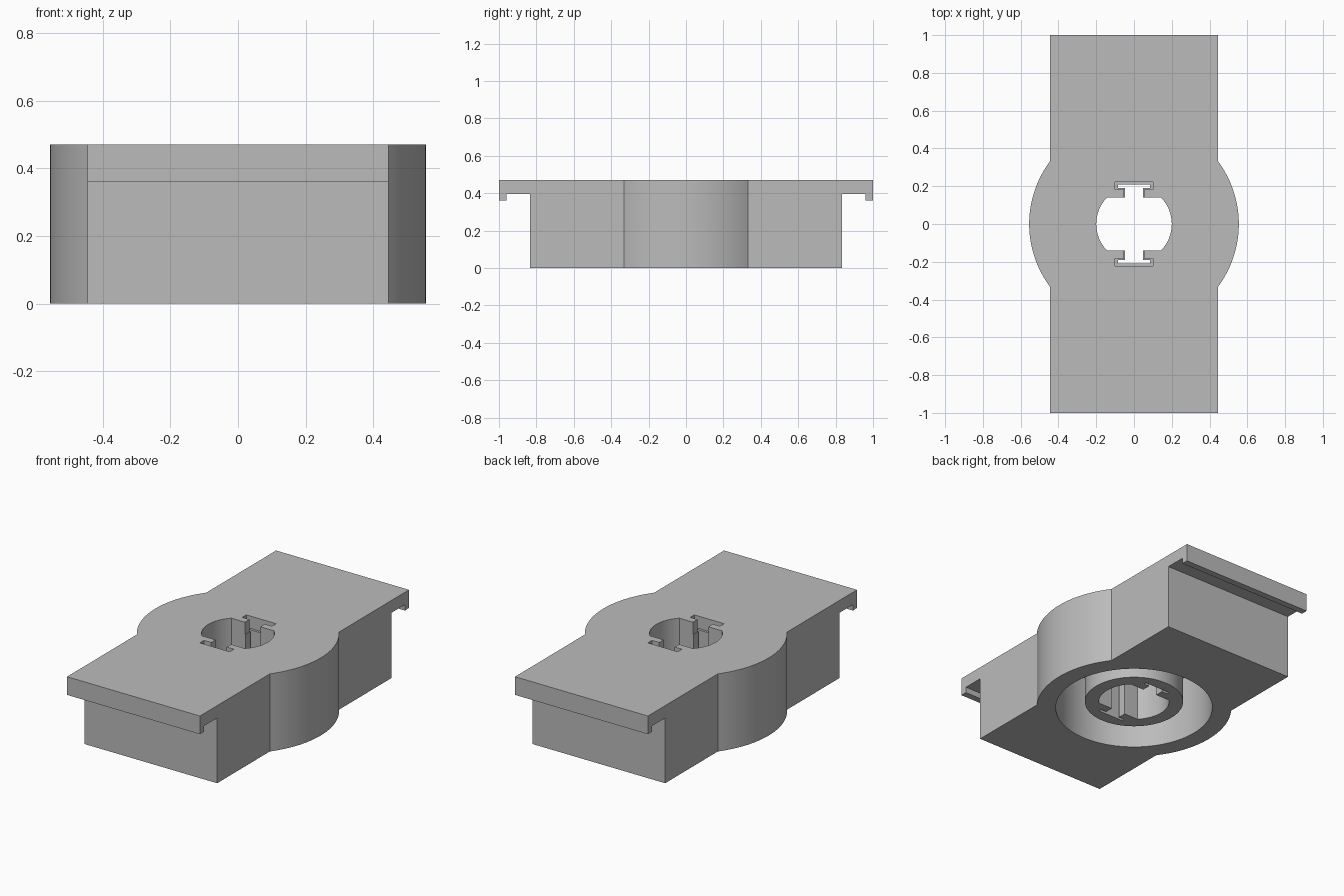
import bpy, bmesh, math
from mathutils import Matrix, Vector

cube = bpy.data.objects.get("Cube")
if cube:
    bpy.data.objects.remove(cube, do_unlink=True)

HEIGHT, PLATE_BOTTOM, HALF_WIDTH = 0.47, 0.395, 0.445

grey = bpy.data.materials.new("plain grey")
grey.use_nodes = True
colour = (0.5, 0.5, 0.5, 1)
grey.diffuse_color = colour
grey.node_tree.nodes["Principled BSDF"].inputs["Base Color"].default_value = colour


def finish(name, bm):
    bmesh.ops.remove_doubles(bm, verts=bm.verts, dist=1e-5)
    bmesh.ops.recalc_face_normals(bm, faces=bm.faces)
    mesh = bpy.data.meshes.new(name)
    bm.to_mesh(mesh)
    bm.free()
    mesh.materials.append(grey)
    obj = bpy.data.objects.new(name, mesh)
    bpy.context.collection.objects.link(obj)
    return obj


def prism(name, points, sweep):
    """Extrude a closed outline of 3D points along a vector."""
    bm = bmesh.new()
    face = bm.faces.new([bm.verts.new(p) for p in points])
    new = bmesh.ops.extrude_face_region(bm, geom=[face], use_keep_orig=True)["geom"]
    verts = [v for v in new if isinstance(v, bmesh.types.BMVert)]
    bmesh.ops.translate(bm, vec=sweep, verts=verts)
    return finish(name, bm)


def lathe(name, profile, steps):
    """Spin an open radius/height profile round the z axis."""
    bm = bmesh.new()
    verts = [bm.verts.new((r, 0, z)) for r, z in profile]
    edges = [bm.edges.new(pair) for pair in zip(verts, verts[1:])]
    bmesh.ops.spin(bm, geom=verts + edges, cent=(0, 0, 0), axis=(0, 0, 1),
                   angle=math.tau, steps=steps, use_merge=True)
    return finish(name, bm)


def arc(radius, end, steps):
    return [(radius * math.cos(end * i / steps), radius * math.sin(end * i / steps))
            for i in range(steps + 1)]


def four_way(quarter, z):
    """Mirror a quarter outline into all four quadrants."""
    right = [(x, -y) for x, y in reversed(quarter) if y > 0] + quarter
    left = [(-x, y) for x, y in reversed(right) if True]
    return [Vector((x, y, z)) for x, y in right + left]


def cut(target, cutter):
    mod = target.modifiers.new("cut", "BOOLEAN")
    mod.operation, mod.solver, mod.object = "DIFFERENCE", "EXACT", cutter
    bpy.context.view_layer.objects.active = target
    bpy.ops.object.modifier_apply(modifier=mod.name)
    bpy.data.objects.remove(cutter, do_unlink=True)


# Block with a round bulge on each long side
bulge = arc(0.555, math.acos(HALF_WIDTH / 0.555), 16)
body = prism("mount_body", four_way(bulge + [(HALF_WIDTH, 1)], 0), (0, 0, HEIGHT))

# Undercut at each end, leaving an overhanging plate with a small lip
undercut = [(0.835, -0.1), (1.1, -0.1), (1.1, 0.36), (0.96, 0.36),
            (0.96, PLATE_BOTTOM), (0.835, PLATE_BOTTOM)]
for side in (-1, 1):
    cut(body, prism("undercut", [(-0.7, side * y, z) for y, z in undercut], (1.4, 0, 0)))

# Deep ring groove underneath, round a slightly recessed boss
cut(body, lathe("ring_groove", [(0, -0.1), (0.446, -0.1), (0.446, PLATE_BOTTOM),
                                (0.28, PLATE_BOTTOM), (0.28, 0.04), (0, 0.04)], 96))

# Through hole: round sides, flat ends and a T-shaped slot in each flat
hole = arc(0.2, math.asin(0.7), 12)
hole += [(0.048, 0.14), (0.048, 0.19), (0.086, 0.19), (0.086, 0.208)]
cut(body, prism("keyed_hole", four_way(hole, -0.2), (0, 0, 0.9)))

# Wider pocket at the mouth of each T slot
pocket = [(0.052, 0.1), (0.052, 0.182), (0.1, 0.182), (0.1, 0.222)]
for side in (-1, 1):
    outline = pocket + [(-x, y) for x, y in reversed(pocket)]
    cut(body, prism("slot_pocket", [(x, side * y, PLATE_BOTTOM) for x, y in outline],
                    (0, 0, 0.2)))

# Smooth the curved walls and keep the edges crisp
bpy.ops.object.select_all(action="DESELECT")
body.select_set(True)
bpy.context.view_layer.objects.active = body
bpy.ops.object.shade_smooth_by_angle(angle=math.radians(30))
